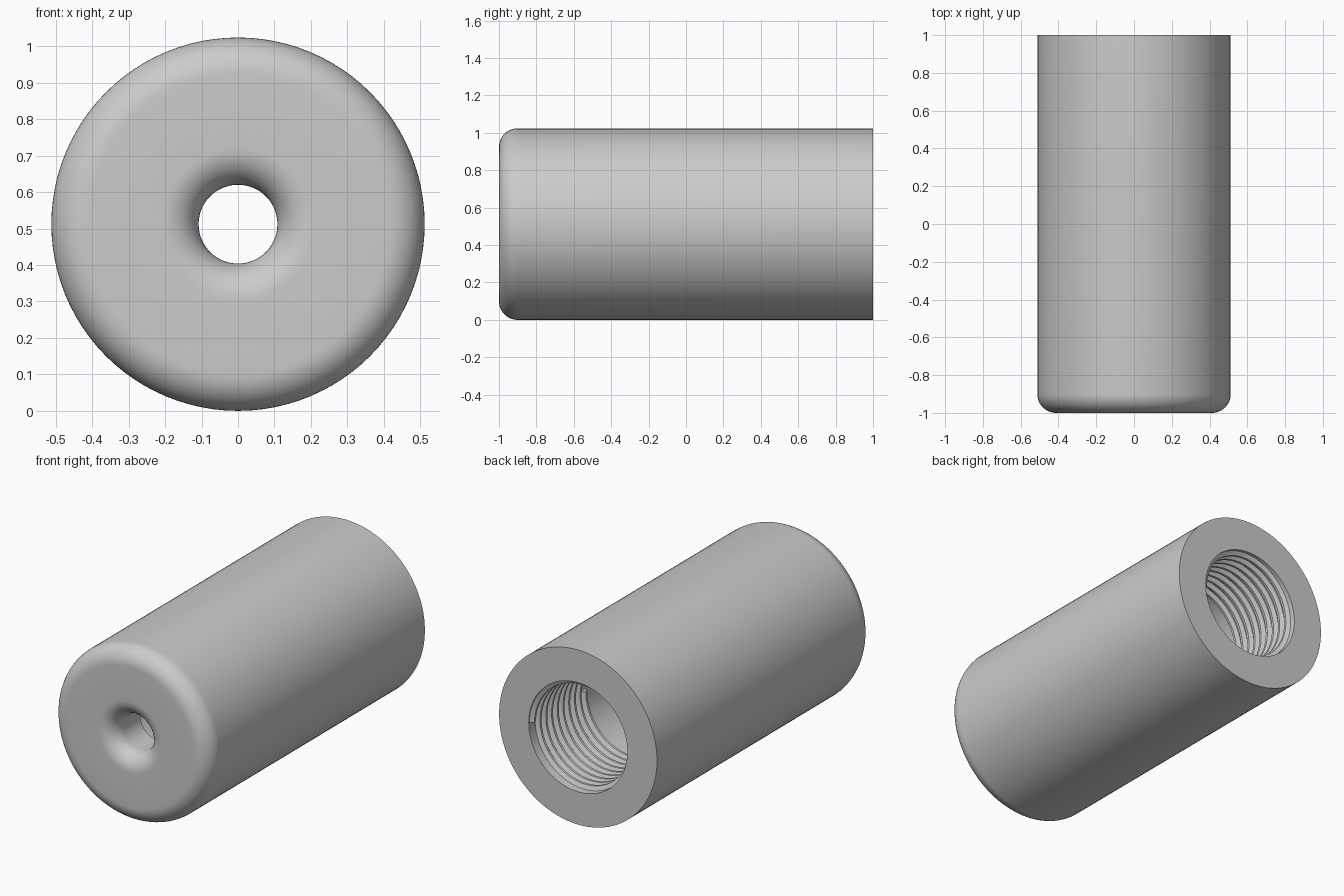
import bpy, bmesh, math

if "Cube" in bpy.data.objects:
    bpy.data.objects.remove(bpy.data.objects["Cube"])

R = 0.512            # outer radius, also the height of the axis
HOLE = 0.108         # small front hole
BORE = 0.32          # wide rear bore
FILLET = 0.1
FLOOR = -0.75        # inner end of the small hole
PITCH, TURNS = 0.053, 9
SEG = 96

grey = bpy.data.materials.new("metal grey")
grey.diffuse_color = (0.6, 0.6, 0.6, 1)
grey.use_nodes = True
grey.node_tree.nodes["Principled BSDF"].inputs["Base Color"].default_value = grey.diffuse_color


def finish(bm, name):
    bmesh.ops.recalc_face_normals(bm, faces=bm.faces)
    mesh = bpy.data.meshes.new(name)
    bm.to_mesh(mesh)
    bm.free()
    mesh.materials.append(grey)
    ob = bpy.data.objects.new(name, mesh)
    bpy.context.collection.objects.link(ob)
    bpy.ops.object.select_all(action='DESELECT')
    ob.select_set(True)
    bpy.context.view_layer.objects.active = ob
    bpy.ops.object.shade_smooth_by_angle(angle=math.radians(25))
    return ob


def ring_point(r, y, a):
    return (r * math.cos(a), y, R + r * math.sin(a))


def arc(cr, cy, start, end, steps=12):
    """Fillet points as (radius, y), angles in degrees."""
    out = []
    for i in range(steps + 1):
        a = math.radians(start + (end - start) * i / steps)
        out.append((cr + FILLET * math.cos(a), cy + FILLET * math.sin(a)))
    return out


# Sleeve: closed section turned around the long axis
profile = [(R, 1.0)]
profile += arc(R - FILLET, -1 + FILLET, 0, -90)        # outer front edge
profile += arc(HOLE + FILLET, -1 + FILLET, -90, -180)  # flared hole mouth
profile += [(HOLE, FLOOR), (BORE, FLOOR), (BORE, 1.0)]
bm = bmesh.new()
rings = [[bm.verts.new(ring_point(r, y, 2 * math.pi * i / SEG)) for r, y in profile]
         for i in range(SEG)]
n = len(profile)
for i in range(SEG):
    a, b = rings[i], rings[(i + 1) % SEG]
    for j in range(n):
        k = (j + 1) % n
        bm.faces.new((a[j], a[k], b[k], b[j]))
finish(bm, "sleeve")

# Thread: trapezoid ridge wound inside the rear bore
section = [(BORE + 0.004, -0.021), (BORE - 0.024, -0.007),
           (BORE - 0.024, 0.007), (BORE + 0.004, 0.021)]
bm = bmesh.new()
rows = []
for i in range(SEG * TURNS + 1):
    a = 2 * math.pi * i / SEG
    y0 = 0.975 - PITCH * i / SEG
    rows.append([bm.verts.new(ring_point(r, y0 + dy, a)) for r, dy in section])
for a, b in zip(rows, rows[1:]):
    for j in range(4):
        k = (j + 1) % 4
        bm.faces.new((a[j], a[k], b[k], b[j]))
bm.faces.new(rows[0])
bm.faces.new(rows[-1])
finish(bm, "bore_thread")
